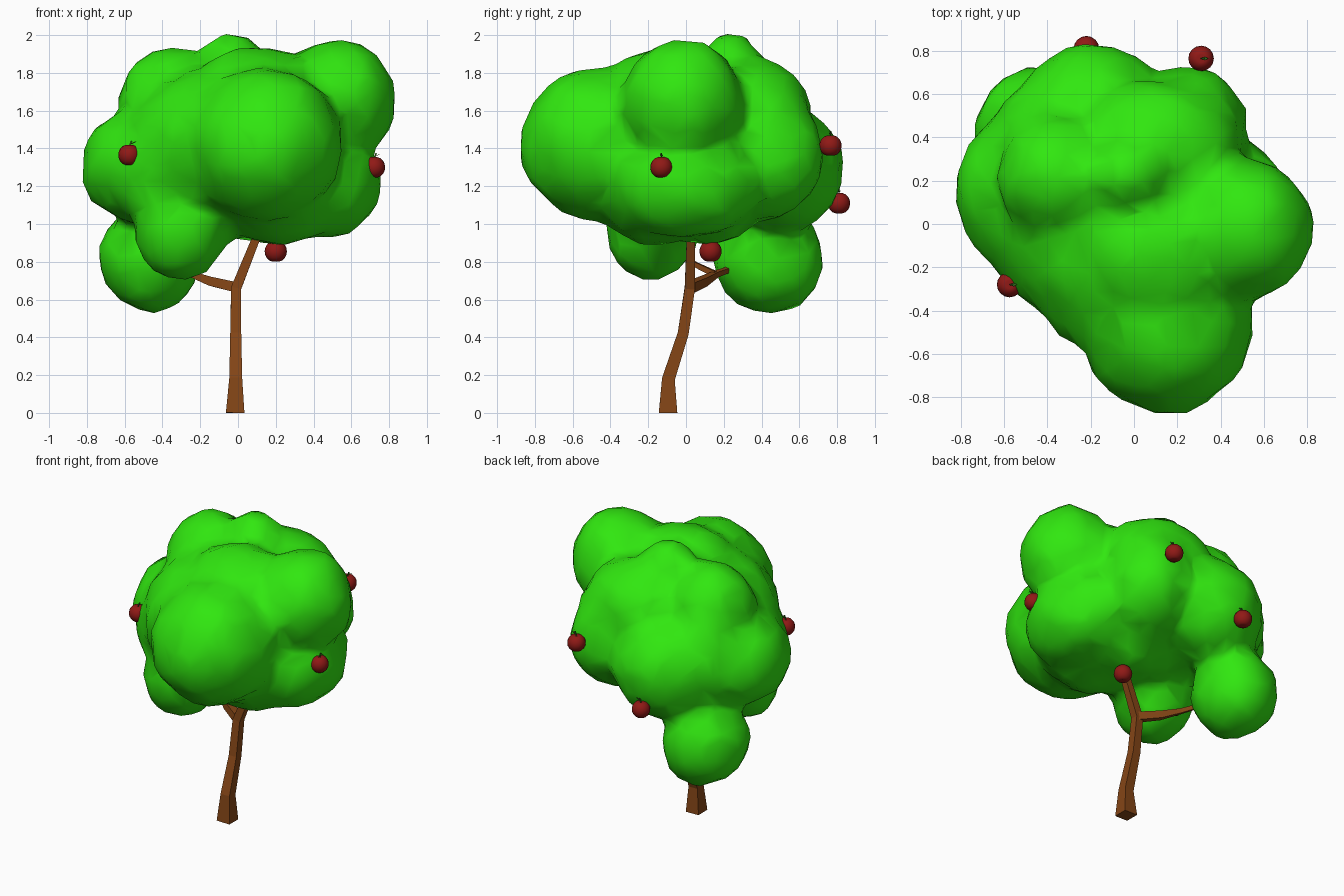
import bpy, bmesh, math
from mathutils import Vector, Matrix

if "Cube" in bpy.data.objects:
    bpy.data.objects.remove(bpy.data.objects["Cube"])


def material(name, rgb):
    m = bpy.data.materials.new(name)
    m.diffuse_color = (*rgb, 1)
    m.use_nodes = True
    m.node_tree.nodes["Principled BSDF"].inputs["Base Color"].default_value = m.diffuse_color
    return m


LEAF = material("leaf_green", (0.03, 0.80, 0.005))
BARK = material("bark_brown", (0.23, 0.06, 0.008))
RED = material("apple_red", (0.28, 0.01, 0.008))
STEM = material("stem_green", (0.03, 0.15, 0.01))


def finish(name, bm, mat, smooth=False):
    bmesh.ops.recalc_face_normals(bm, faces=bm.faces)
    for f in bm.faces:
        f.smooth = smooth
    me = bpy.data.meshes.new(name)
    bm.to_mesh(me)
    bm.free()
    me.materials.append(mat)
    ob = bpy.data.objects.new(name, me)
    bpy.context.collection.objects.link(ob)
    return ob


def tube(name, path, mat, sides=4):
    """Tapered tube through (x, y, z, half_width) points."""
    bm = bmesh.new()
    pts = [Vector(p[:3]) for p in path]
    rings = []
    for i, p in enumerate(pts):
        t = (pts[min(i + 1, len(pts) - 1)] - pts[max(i - 1, 0)]).normalized()
        ref = Vector((0, 1, 0)) if abs(t.y) < 0.8 else Vector((0, 0, 1))
        u = t.cross(ref).normalized()
        v = t.cross(u)
        r = path[i][3] / math.cos(math.pi / sides)
        ring = []
        for k in range(sides):
            a = 2 * math.pi * (k + 0.5) / sides
            ring.append(bm.verts.new(p + r * (math.cos(a) * u + math.sin(a) * v)))
        rings.append(ring)
    for a, b in zip(rings, rings[1:]):
        for k in range(sides):
            n = (k + 1) % sides
            bm.faces.new((a[k], a[n], b[n], b[k]))
    bm.faces.new(rings[0])
    bm.faces.new(rings[-1])
    return finish(name, bm, mat)


# Trunk and branches: square section, flared foot
tube("trunk", [(-.015, -.095, 0, .049), (-.012, -.093, .18, .034),
               (-.012, -.015, .42, .029), (-.01, .02, .66, .027),
               (.09, .025, .91, .022), (.16, .03, 1.05, .015)], BARK)
tube("side_branch", [(-.01, .02, .665, .027), (-.14, .09, .695, .024),
                     (-.25, .16, .735, .015), (-.42, .34, .8, .01)], BARK)
tube("side_twig", [(-.24, .155, .735, .015), (-.3, .05, .785, .013),
                   (-.34, -.06, .85, .01)], BARK)

# Foliage: overlapping lobes (centre, radii) fused into one lumpy crown
LOBES = [
    ((0, 0, 1.40), (.60, .58, .46)),
    ((.15, -.45, 1.42), (.40, .42, .40)),
    ((.52, -.02, 1.65), (.31, .32, .32)),
    ((.45, 0, 1.22), (.30, .38, .30)),
    ((-.03, .24, 1.75), (.20, .18, .26)),
    ((-.35, .22, 1.66), (.28, .28, .26)),
    ((-.50, .15, 1.30), (.33, .36, .30)),
    ((-.36, -.08, 1.28), (.30, .32, .32)),
    ((-.15, -.30, 1.40), (.30, .28, .32)),
    ((-.30, -.18, .97), (.25, .25, .26)),
    ((-.20, .50, 1.30), (.34, .33, .33)),
    ((.24, .43, 1.38), (.28, .29, .36)),
    ((.10, .35, 1.62), (.36, .30, .26)),
    ((-.46, .44, .82), (.27, .29, .28)),
    ((.10, -.12, 1.70), (.35, .30, .23)),
    ((-.39, .37, 1.34), (.28, .28, .34)),
    ((.20, -.15, 1.13), (.38, .32, .23)),
    ((.15, .12, 1.10), (.30, .25, .21)),
]
bm = bmesh.new()
for c, r in LOBES:
    mat = Matrix.Translation(c) @ Matrix.Diagonal((*r, 1))
    bmesh.ops.create_icosphere(bm, subdivisions=3, radius=1.01, matrix=mat)
crown = finish("foliage", bm, LEAF, True)
rm = crown.modifiers.new("fuse", 'REMESH')
rm.mode = 'VOXEL'
rm.voxel_size = 0.045
rm.use_smooth_shade = True
sm = crown.modifiers.new("soften", 'SMOOTH')
sm.factor, sm.iterations = 0.5, 4
tex = bpy.data.textures.new("lumps", 'CLOUDS')
tex.noise_scale = 0.22
dp = crown.modifiers.new("lumps", 'DISPLACE')
dp.texture, dp.strength, dp.mid_level = tex, 0.05, 0.45
dc = crown.modifiers.new("low_poly", 'DECIMATE')
dc.ratio = 0.16

# Apples: dimpled spheres, each with a bent stem and a small leaf
APPLES = [(.31, .765, 1.415), (-.22, .81, 1.11), (-.575, -.28, 1.365),
          (.72, -.13, 1.30), (.20, .13, .855)]
for i, (x, y, z) in enumerate(APPLES, 1):
    bm = bmesh.new()
    bmesh.ops.create_uvsphere(bm, u_segments=16, v_segments=10, radius=.059)
    for v in bm.verts:
        d = math.hypot(v.co.x, v.co.y) / .059
        v.co.z -= math.copysign(.012 * max(0, 1 - d / .4), v.co.z)
    finish(f"apple_{i}", bm, RED, True).location = (x, y, z)
    tube(f"apple_stem_{i}", [(x, y, z + .04, .003), (x + .003, y, z + .055, .003),
                             (x + .012, y, z + .075, .004)], STEM)
    bm = bmesh.new()
    bm.faces.new([bm.verts.new(p) for p in
                  ((0, 0, 0), (.014, -.009, .010), (.032, 0, .016), (.014, .009, .010))])
    finish(f"apple_leaf_{i}", bm, STEM).location = (x + .003, y, z + .055)
